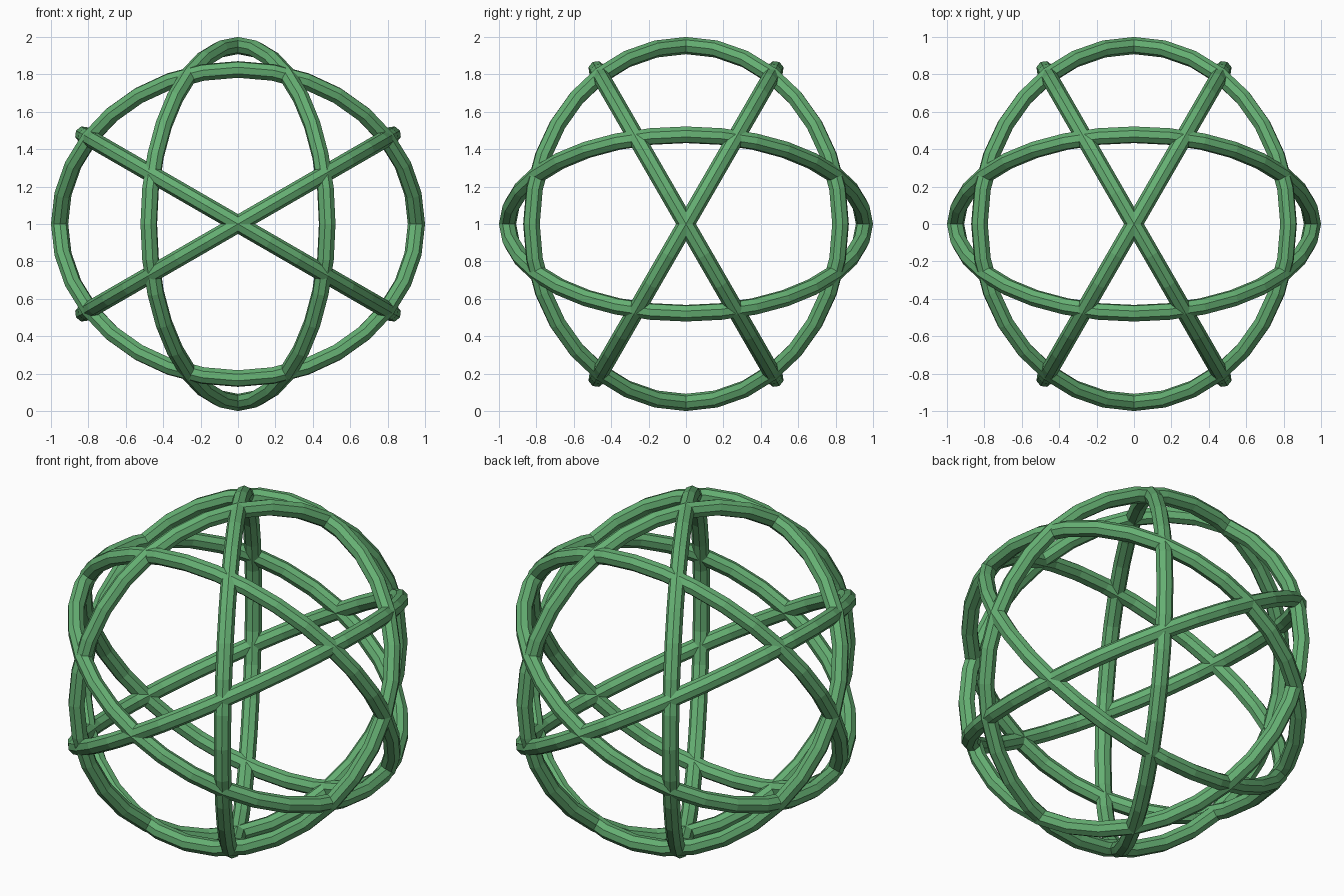
import bpy, math
from mathutils import Matrix, Vector

if "Cube" in bpy.data.objects:
    bpy.data.objects.remove(bpy.data.objects["Cube"])

TUBE = 0.046            # tube radius
RING = 1.0 - TUBE       # centre-line radius
C, S = math.cos(math.radians(30)), 0.5

green = bpy.data.materials.new("leaf green")
green.diffuse_color = (0.13, 0.43, 0.17, 1)
green.use_nodes = True
green.node_tree.nodes["Principled BSDF"].inputs["Base Color"].default_value = green.diffuse_color


def ring(name, axis, across):
    """Faceted hoop lying in the plane of two perpendicular directions."""
    u, d = Vector(axis), Vector(across)
    bpy.ops.mesh.primitive_torus_add(major_radius=RING, minor_radius=TUBE,
                                     major_segments=32, minor_segments=8)
    ob = bpy.context.object
    ob.name = name
    rot = Matrix((d, u, d.cross(u))).transposed().to_4x4()
    ob.data.transform(Matrix.Translation((0, 0, 1)) @ rot)
    ob.matrix_world = Matrix.Identity(4)
    ob.data.materials.append(green)
    for p in ob.data.polygons:
        p.use_smooth = False


# Three crossing pairs of hoops, one pair hinged on each axis
for side, s in (("a", 1), ("b", -1)):
    ring("depth_hoop_" + side, (0, 1, 0), (C, 0, s * S))
    ring("width_hoop_" + side, (1, 0, 0), (0, s * S, C))
    ring("upright_hoop_" + side, (0, 0, 1), (s * S, C, 0))
